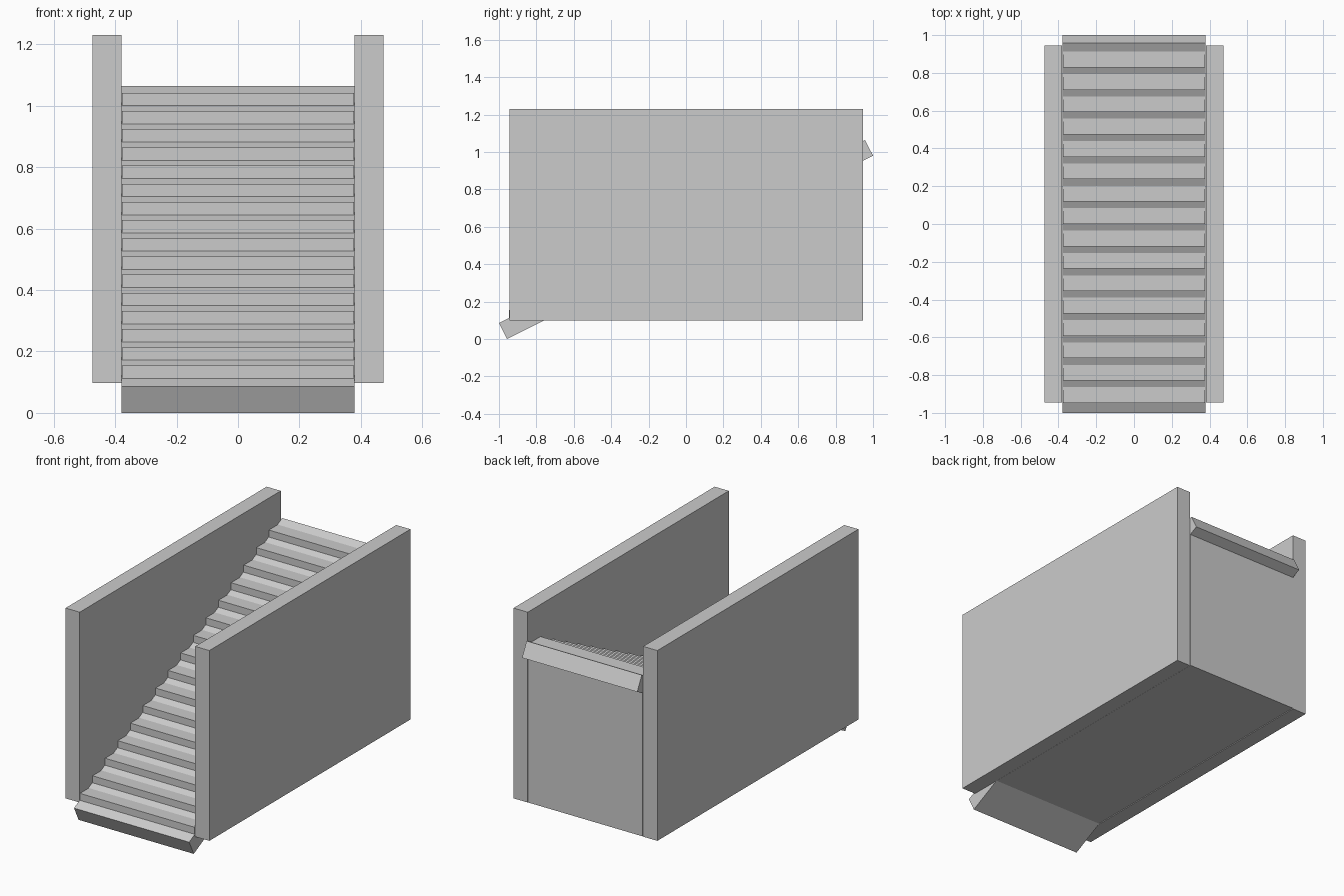
import bpy

if "Cube" in bpy.data.objects:
    bpy.data.objects.remove(bpy.data.objects["Cube"])

# One plain grey for everything
grey = bpy.data.materials.new("grey")
grey.diffuse_color = (0.6, 0.6, 0.6, 1)
grey.use_nodes = True
grey.node_tree.nodes["Principled BSDF"].inputs["Base Color"].default_value = grey.diffuse_color


def extrude_profile(name, profile, x0, x1):
    """Prism with a (y, z) outline running from x0 to x1."""
    n = len(profile)
    verts = [(x, y, z) for x in (x0, x1) for y, z in profile]
    faces = [tuple(reversed(range(n))), tuple(range(n, 2 * n))]
    faces += [(i, (i + 1) % n, (i + 1) % n + n, i + n) for i in range(n)]
    mesh = bpy.data.meshes.new(name)
    mesh.from_pydata(verts, [], faces)
    mesh.materials.append(grey)
    obj = bpy.data.objects.new(name, mesh)
    bpy.context.collection.objects.link(obj)
    return obj


# Side walls
wall = [(-0.945, 0.098), (0.945, 0.098), (0.945, 1.23), (-0.945, 1.23)]
extrude_profile("left_wall", wall, -0.473, -0.38)
extrude_profile("right_wall", wall, 0.38, 0.473)

# Solid flight of steps
STEPS, RUN, RISE = 16, 0.1184, 0.0592
steps = [(0.947, 0.1), (-0.947, 0.1)][::-1]
top = []
for i in range(STEPS):
    y, z = -0.947 + i * RUN, 0.154 + i * RISE
    top += [(y, z), (y + RUN if i < STEPS - 1 else 0.947, z)]
extrude_profile("steps", steps + top[::-1], -0.377, 0.377)

# Sloping slab that runs through the steps
slab = [(-0.957, 0.0), (1.0, 0.98), (0.957, 1.064), (-1.0, 0.086)]
extrude_profile("sloping_slab", slab, -0.379, 0.379)
